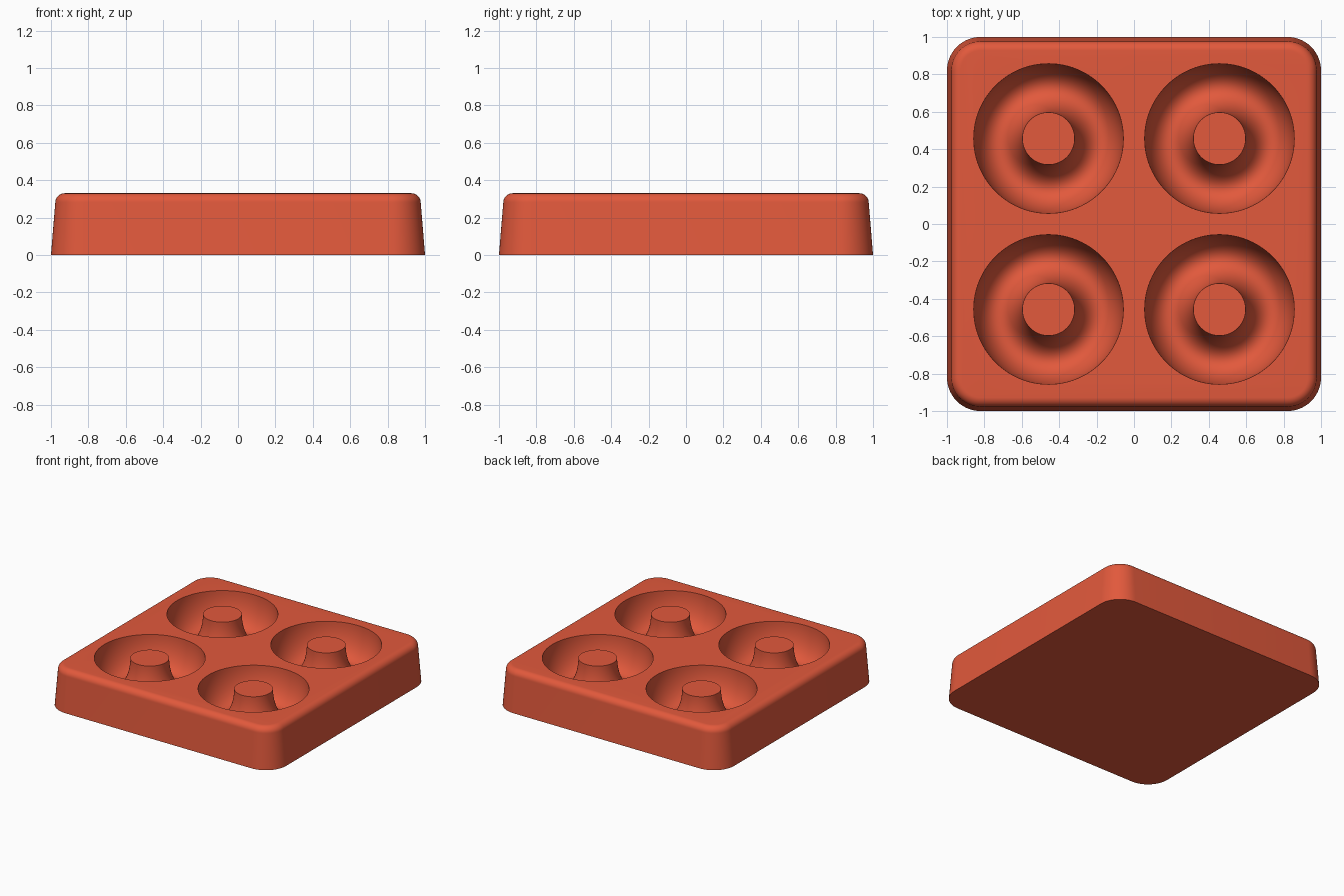
import bpy
import bmesh
from math import sin, cos, pi, radians

if "Cube" in bpy.data.objects:
    bpy.data.objects.remove(bpy.data.objects["Cube"], do_unlink=True)

HEIGHT = 0.33
CORNER = 0.18      # plan radius of the tray corners
FILLET = 0.05      # rounding of the top edge
POCKET_POS = 0.457
RING_R, RING_W, DEPTH = 0.27, 0.13, 0.25

# Terracotta material
clay = bpy.data.materials.new("terracotta red")
clay.use_nodes = True
colour = (0.76, 0.10, 0.045, 1)
clay.diffuse_color = colour
clay.node_tree.nodes["Principled BSDF"].inputs["Base Color"].default_value = colour


def make_object(name, bm):
    bmesh.ops.recalc_face_normals(bm, faces=bm.faces)
    mesh = bpy.data.meshes.new(name)
    bm.to_mesh(mesh)
    bm.free()
    obj = bpy.data.objects.new(name, mesh)
    bpy.context.collection.objects.link(obj)
    mesh.materials.append(clay)
    return obj


def bridge(bm, a, b):
    n = len(a)
    for i in range(n):
        j = (i + 1) % n
        bm.faces.new((a[i], a[j], b[j], b[i]))


def rounded_square(bm, inset, z, steps=14):
    radius = CORNER - inset
    centre = 1 - CORNER
    ring = []
    for q, (sx, sy) in enumerate([(1, 1), (-1, 1), (-1, -1), (1, -1)]):
        for k in range(steps + 1):
            a = (q + k / steps) * pi / 2
            ring.append(bm.verts.new((sx * centre + radius * cos(a),
                                      sy * centre + radius * sin(a), z)))
    return ring


# Tray body: drafted walls, rounded corners and a filleted top edge
draft = 0.023
sections = [(0, 0)]
for k in range(11):
    a = k / 10 * pi / 2
    sections.append((draft + FILLET * (1 - cos(a)),
                     HEIGHT - FILLET + FILLET * sin(a)))
bm = bmesh.new()
rings = [rounded_square(bm, inset, z) for inset, z in sections]
for lower, upper in zip(rings, rings[1:]):
    bridge(bm, lower, upper)
bm.faces.new(rings[0])
bm.faces.new(rings[-1])
tray = make_object("ring_mould_tray", bm)

# Pocket cutters: half-ellipse section turned about each post
bm = bmesh.new()
section = [(RING_R - RING_W, HEIGHT + 0.1)]
for k in range(33):
    a = k / 32 * pi
    section.append((RING_R - RING_W * cos(a), HEIGHT - DEPTH * sin(a)))
section.append((RING_R + RING_W, HEIGHT + 0.1))
SEGMENTS = 96
for cx in (-POCKET_POS, POCKET_POS):
    for cy in (-POCKET_POS, POCKET_POS):
        loops = []
        for s in range(SEGMENTS):
            a = 2 * pi * s / SEGMENTS
            loops.append([bm.verts.new((cx + r * cos(a), cy + r * sin(a), z))
                          for r, z in section])
        for s in range(SEGMENTS):
            bridge(bm, loops[s], loops[(s + 1) % SEGMENTS])
cutter = make_object("pocket_cutter", bm)
cutter.hide_render = True

# Cut the four ring pockets
cut = tray.modifiers.new("ring pockets", "BOOLEAN")
cut.operation = "DIFFERENCE"
cut.solver = "EXACT"
cut.object = cutter
bpy.ops.object.select_all(action="DESELECT")
bpy.context.view_layer.objects.active = tray
tray.select_set(True)
bpy.ops.object.modifier_apply(modifier=cut.name)
bpy.data.objects.remove(cutter, do_unlink=True)

# Smooth shading with crisp rims
bpy.ops.object.shade_smooth_by_angle(angle=radians(35))
